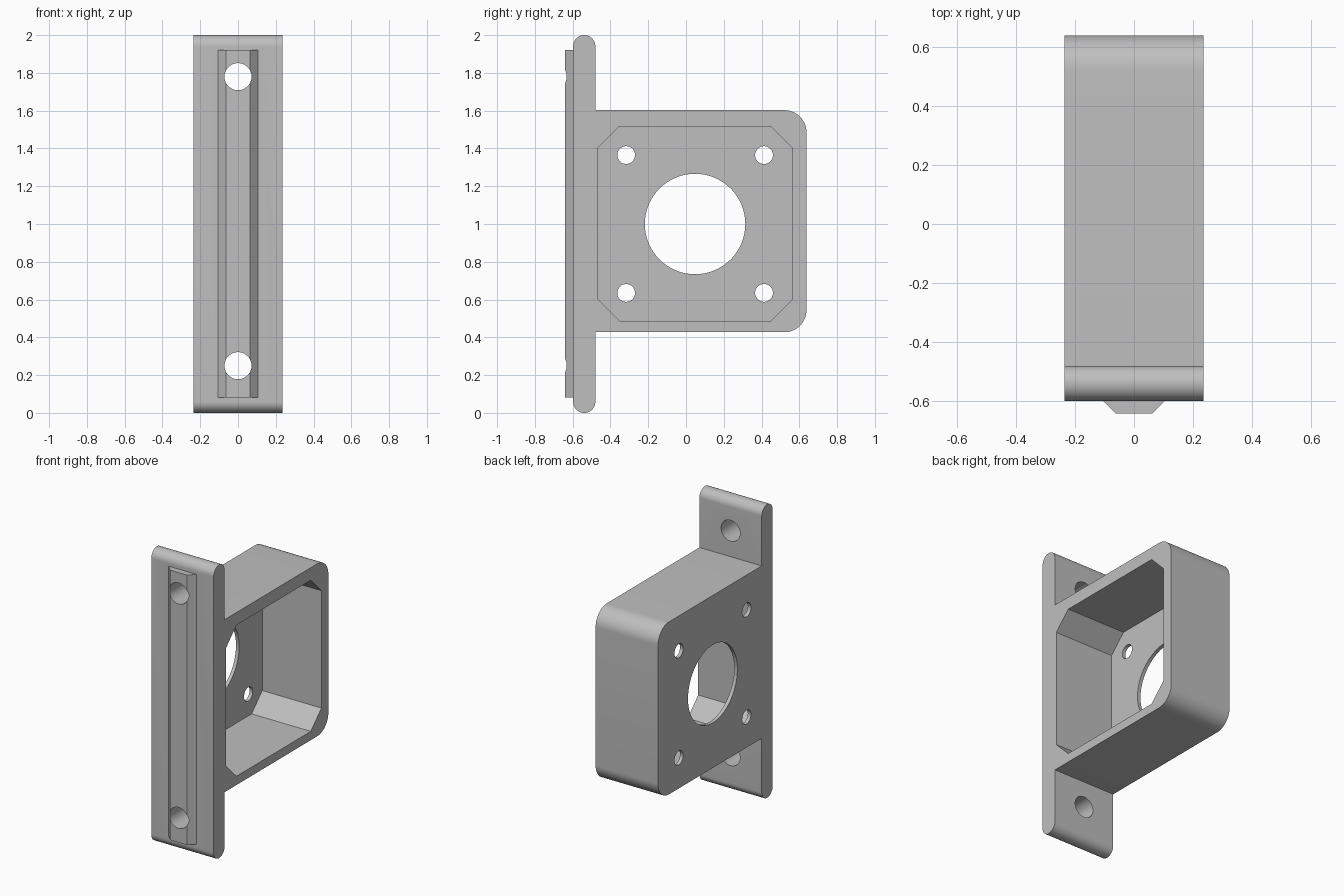
import bpy, bmesh, math

cube = bpy.data.objects.get("Cube")
if cube:
    bpy.data.objects.remove(cube, do_unlink=True)

grey = bpy.data.materials.new("plain grey")
grey.use_nodes = True
colour = (0.52, 0.52, 0.52, 1)
grey.diffuse_color = colour
grey.node_tree.nodes["Principled BSDF"].inputs["Base Color"].default_value = colour


def arc(cx, cy, r, start, end, steps):
    angles = [math.radians(start + (end - start) * i / steps) for i in range(steps + 1)]
    return [(cx + r * math.cos(a), cy + r * math.sin(a)) for a in angles]


def circle(cx, cy, r):
    return arc(cx, cy, r, 0, 360, 64)[:-1]


def prism(name, points, axis, low, high):
    """Extrude a flat outline along one axis."""
    place = {"x": lambda u, v, d: (d, u, v),
             "y": lambda u, v, d: (u, d, v),
             "z": lambda u, v, d: (u, v, d)}[axis]
    bm = bmesh.new()
    face = bm.faces.new([bm.verts.new(place(u, v, low)) for u, v in points])
    grown = bmesh.ops.extrude_face_region(bm, geom=[face])["geom"]
    shift = place(0, 0, high - low)
    bmesh.ops.translate(bm, vec=shift, verts=[v for v in grown if isinstance(v, bmesh.types.BMVert)])
    bmesh.ops.recalc_face_normals(bm, faces=bm.faces)
    mesh = bpy.data.meshes.new(name)
    bm.to_mesh(mesh)
    bm.free()
    mesh.materials.append(grey)
    obj = bpy.data.objects.new(name, mesh)
    bpy.context.collection.objects.link(obj)
    return obj


def combine(target, tool, operation):
    """Apply a boolean and remove the helper."""
    tool.hide_render = True
    mod = target.modifiers.new("combine", "BOOLEAN")
    mod.operation, mod.solver, mod.object = operation, "EXACT", tool
    bpy.context.view_layer.objects.active = target
    bpy.ops.object.modifier_apply(modifier=mod.name)
    bpy.data.objects.remove(tool, do_unlink=True)


# Side outline: round-ended mounting plate joined to the motor housing
half = 0.235
front, plate_back, back = -0.598, -0.48, 0.638
low, high, corner = 0.427, 1.603, 0.118
r = (plate_back - front) / 2
mid = front + r
outline = (arc(mid, r, r, 180, 360, 24) + [(plate_back, low)]
           + arc(back - corner, low + corner, corner, -90, 0, 16)
           + arc(back - corner, high - corner, corner, 0, 90, 16)
           + [(plate_back, high)] + arc(mid, 2 - r, r, 0, 180, 24))
bracket = prism("motor_bracket", outline, "x", -half, half)

# Tapered locating rail on the front of the plate
rail = [(-0.105, -0.57), (-0.105, front), (-0.063, -0.64),
        (0.063, -0.64), (0.105, front), (0.105, -0.57)]
combine(bracket, prism("locating_rail", rail, "z", 0.082, 1.922), "UNION")

# Eight-sided motor pocket, open on the left side with a thin floor
cy, cz, s, c = 0.048, 1.002, 0.515, 0.4
pocket = [(cy + u, cz + v) for u, v in
          [(s, -c), (s, c), (c, s), (-c, s), (-s, c), (-s, -c), (-c, -s), (c, -s)]]
combine(bracket, prism("pocket_cutter", pocket, "x", -half + 0.024, half + 0.1), "DIFFERENCE")

# Shaft opening and four motor screw holes through the floor
holes = [(cy, 1.0, 0.266)] + [(cy + i * 0.365, 1.0 + j * 0.365, 0.047)
                              for i in (-1, 1) for j in (-1, 1)]
for hy, hz, hr in holes:
    combine(bracket, prism("floor_hole_cutter", circle(hy, hz, hr), "x", -0.4, 0), "DIFFERENCE")

# Mounting holes through the plate and rail
for hz in (0.25, 1.78):
    combine(bracket, prism("plate_hole_cutter", circle(0, hz, 0.0715), "y", -0.8, -0.3), "DIFFERENCE")

# Smooth rounds with sharp edges kept
bpy.ops.object.select_all(action="DESELECT")
bracket.select_set(True)
bpy.context.view_layer.objects.active = bracket
bpy.ops.object.shade_smooth_by_angle(angle=math.radians(30))
